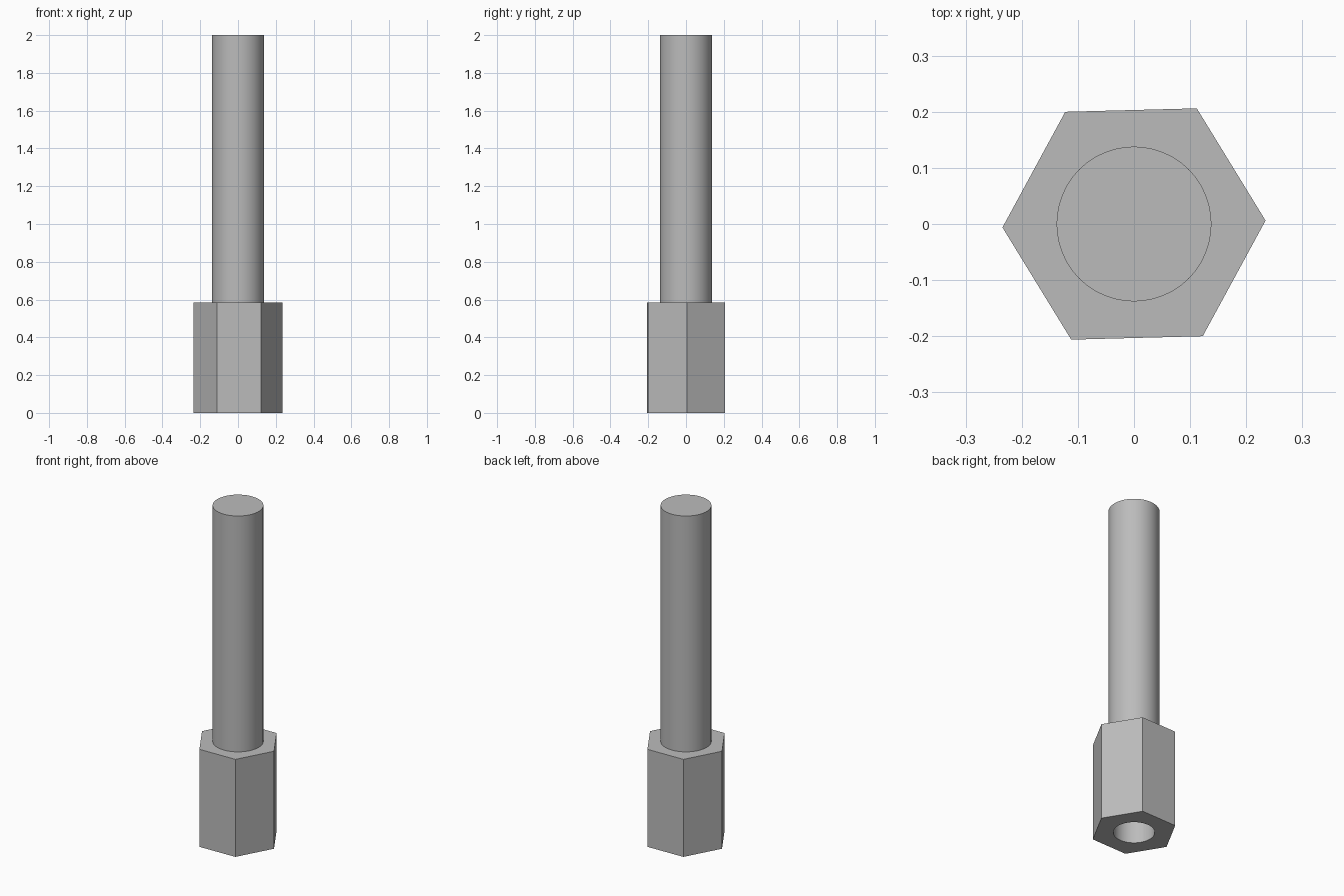
import bpy
import bmesh
from math import cos, sin, pi, radians

cube = bpy.data.objects.get("Cube")
if cube:
    bpy.data.objects.remove(cube, do_unlink=True)

# Single grey metal
metal = bpy.data.materials.new("grey_metal")
metal.use_nodes = True
grey = (0.5, 0.5, 0.5, 1)
metal.diffuse_color = grey
metal.node_tree.nodes["Principled BSDF"].inputs["Base Color"].default_value = grey

HEX_RADIUS, HEX_HEIGHT, HEX_TURN = 0.2345, 0.585, radians(1.5)
TUBE_RADIUS, BORE_RADIUS, HEIGHT = 0.138, 0.112, 2.0
SIDES = 48

bm = bmesh.new()


def ring(radius, z, sides=SIDES, turn=0.0):
    """Closed loop of edges at height z."""
    verts = [bm.verts.new((radius * cos(turn + 2 * pi * i / sides),
                           radius * sin(turn + 2 * pi * i / sides), z))
             for i in range(sides)]
    return [bm.edges.new((verts[i - 1], verts[i])) for i in range(sides)]


# Rings follow the section: up the hex, up the tube, down through the bore
rings = [
    ring(HEX_RADIUS, 0, 6, HEX_TURN),
    ring(HEX_RADIUS, HEX_HEIGHT, 6, HEX_TURN),
    ring(TUBE_RADIUS, HEX_HEIGHT),
    ring(TUBE_RADIUS, HEIGHT),
    ring(BORE_RADIUS, HEIGHT),
    ring(BORE_RADIUS, 0),
]
for i, upper in enumerate(rings):
    lower = rings[i - 1]
    if len(lower) == len(upper):
        bmesh.ops.bridge_loops(bm, edges=lower + upper)
    else:
        # Flat hexagon face with a round hole
        bmesh.ops.triangle_fill(bm, edges=lower + upper, use_beauty=True)
bmesh.ops.recalc_face_normals(bm, faces=bm.faces)

mesh = bpy.data.meshes.new("hex_standoff")
bm.to_mesh(mesh)
bm.free()
mesh.materials.append(metal)
standoff = bpy.data.objects.new("hex_standoff", mesh)
bpy.context.collection.objects.link(standoff)

# Smooth round walls, crisp hexagon and rims
bpy.ops.object.select_all(action="DESELECT")
standoff.select_set(True)
bpy.context.view_layer.objects.active = standoff
bpy.ops.object.shade_smooth_by_angle(angle=radians(30))
